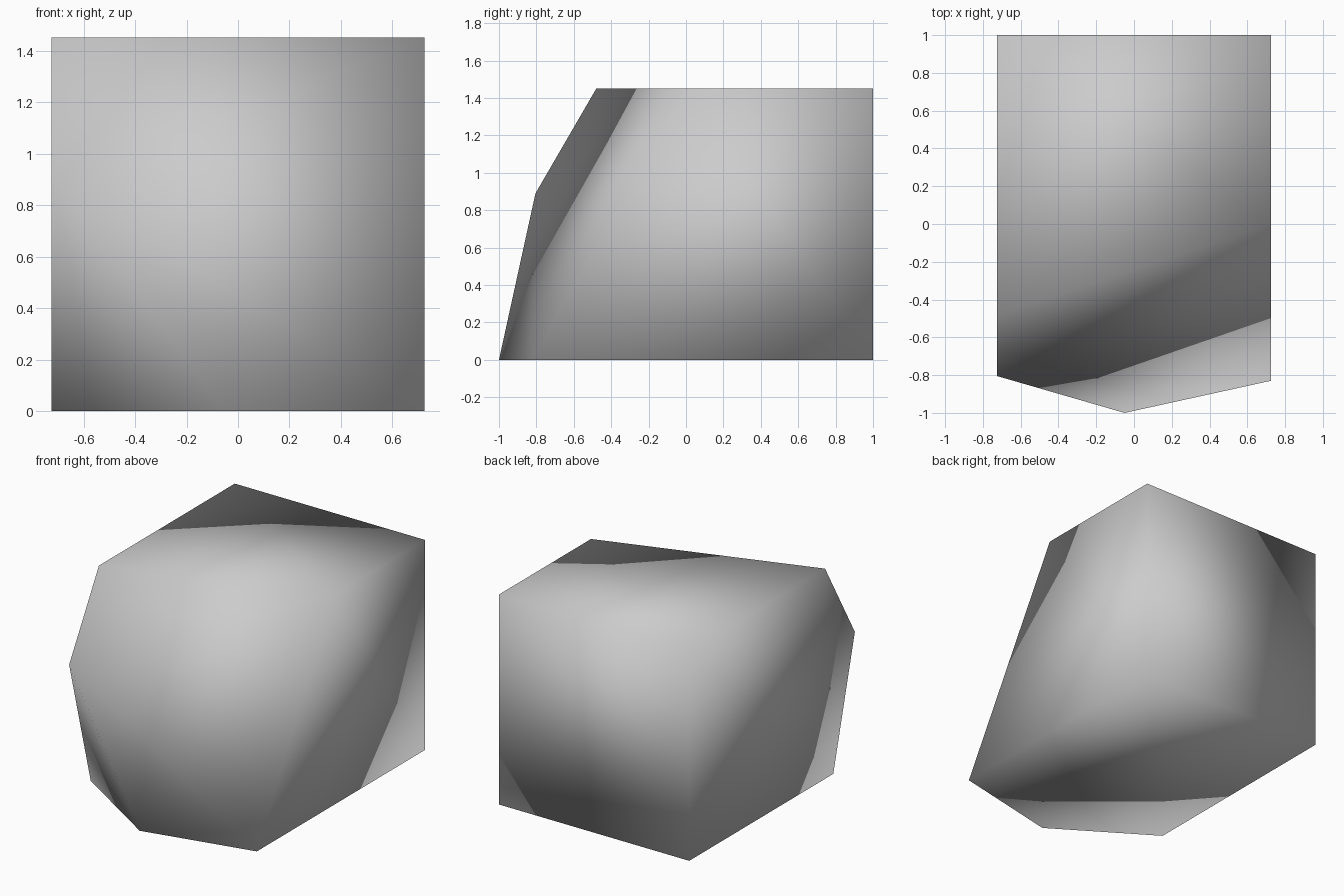
import bpy
import bmesh

# Remove the default cube only
default = bpy.data.objects.get("Cube")
if default:
    bpy.data.objects.remove(default, do_unlink=True)

# Plain grey stone
stone = bpy.data.materials.new("stone_grey")
stone.use_nodes = True
grey = (0.6, 0.6, 0.6, 1.0)
stone.diffuse_color = grey
stone.node_tree.nodes["Principled BSDF"].inputs["Base Color"].default_value = grey

W, H = 0.725, 1.45

# Square back end of the block
corners = [(x, 1.0, z) for x in (-W, W) for z in (0.0, H)]

# Broken front end: one side wall, the lower point, the other side wall
corners += [(-W, -0.48, H), (-W, -0.805, 0.89), (-W, -0.57, 0.0)]
corners += [(-0.05, -1.0, 0.0)]
corners += [(W, -0.83, 0.0), (W, 0.0, H)]

# Convex chunk with its flat sides merged into single faces
bm = bmesh.new()
for c in corners:
    bm.verts.new(c)
bmesh.ops.convex_hull(bm, input=bm.verts[:])
bmesh.ops.dissolve_limit(bm, angle_limit=0.04, verts=bm.verts[:], edges=bm.edges[:])
bmesh.ops.recalc_face_normals(bm, faces=bm.faces[:])

# Soft shading runs across every edge
for f in bm.faces:
    f.smooth = True

mesh = bpy.data.meshes.new("stone_chunk")
bm.to_mesh(mesh)
bm.free()
mesh.materials.append(stone)
chunk = bpy.data.objects.new("stone_chunk", mesh)
bpy.context.collection.objects.link(chunk)
